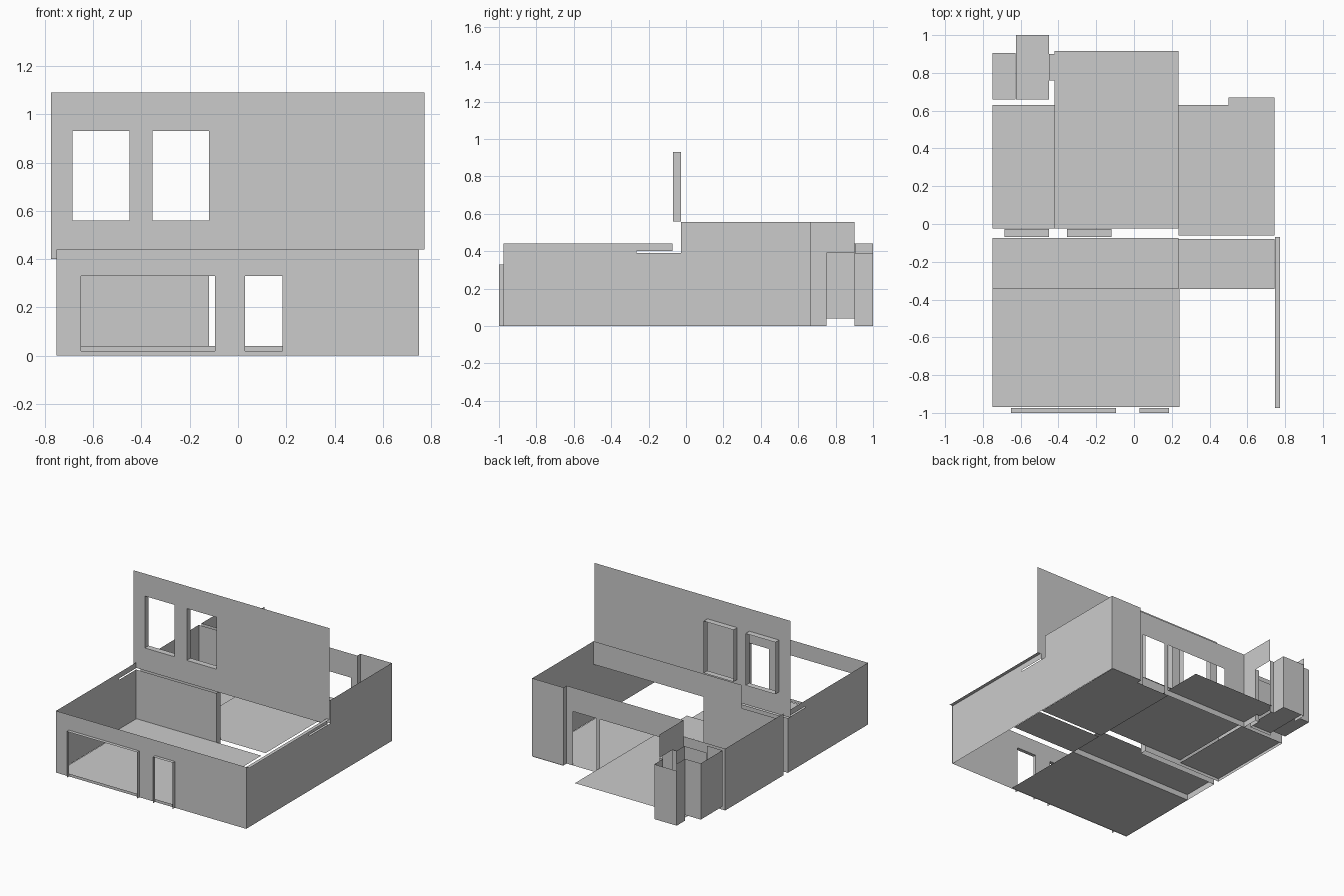
import bpy, bmesh

if "Cube" in bpy.data.objects:
    bpy.data.objects.remove(bpy.data.objects["Cube"])

grey = bpy.data.materials.new("plain_grey")
grey.diffuse_color = (0.6, 0.6, 0.6, 1)
grey.use_nodes = True
grey.node_tree.nodes["Principled BSDF"].inputs["Base Color"].default_value = grey.diffuse_color


def sheet(name, axis, at, u0, u1, v0, v1, holes=()):
    """Thin flat sheet across one axis, with rectangular holes (u0, u1, v0, v1).
    Axis x: u=y, v=z.  Axis y: u=x, v=z.  Axis z: u=x, v=y."""
    us = sorted({u0, u1} | {min(max(h, u0), u1) for r in holes for h in r[:2]})
    vs = sorted({v0, v1} | {min(max(h, v0), v1) for r in holes for h in r[2:]})
    bm = bmesh.new()
    for a, b in zip(us, us[1:]):
        for c, d in zip(vs, vs[1:]):
            mu, mv = (a + b) / 2, (c + d) / 2
            if any(r[0] < mu < r[1] and r[2] < mv < r[3] for r in holes):
                continue
            pts = []
            for u, v in ((a, c), (b, c), (b, d), (a, d)):
                p = {'x': (at, u, v), 'y': (u, at, v), 'z': (u, v, at)}[axis]
                pts.append(bm.verts.new(p))
            bm.faces.new(pts)
    bmesh.ops.remove_doubles(bm, verts=bm.verts, dist=1e-5)
    me = bpy.data.meshes.new(name)
    bm.to_mesh(me)
    bm.free()
    me.materials.append(grey)
    ob = bpy.data.objects.new(name, me)
    bpy.context.collection.objects.link(ob)
    return ob


def reveal(name, x0, x1, z0, z1, ya, yb, bottom=True):
    """Lining of an opening in a wall facing y."""
    for tag, x in (("left", x0), ("right", x1)):
        sheet(f"{name}_{tag}", 'x', x, ya, yb, z0, z1)
    sheet(f"{name}_top", 'z', z1, x0, x1, ya, yb)
    if bottom:
        sheet(f"{name}_bottom", 'z', z0, x0, x1, ya, yb)


# floors (height, x range, y range); the hall and middle room are raised
floors = {
    "front_room_floor": (0, -.75, .24, -.97, -.345),
    "hall_floor": (.04, -.75, .235, -.345, -.073),
    "hall_side_floor": (0, .235, .745, -.345, -.08),
    "left_room_floor": (.02, -.75, -.42, -.025, .63),
    "middle_room_floor": (.04, -.42, .235, -.025, .915),
    "right_room_floor": (0, .235, .745, -.06, .63),
    "right_bay_floor": (0, .50, .745, .63, .67),
    "closet_floor": (.02, -.625, -.45, .66, 1.0),
    "closet_threshold": (.04, -.45, -.42, .76, .90),
    "shower_floor": (.04, -.75, -.627, .66, .905),
}
for n, r in floors.items():
    sheet(n, 'z', *r)
# step up from the front room to the hall
sheet("hall_step", 'y', -.345, -.75, .235, 0, .04)

# front wall with window and door, linings projecting forward
openings = {"front_window": (-.65, -.095), "front_door": (.03, .185)}
sheet("front_wall", 'y', -.975, -.752, .75, 0, .44,
      [(a, b, .02, .33) for a, b in openings.values()])
for n, (a, b) in openings.items():
    reveal(n, a, b, 0, .33, -1.0, -.975, bottom=False)

# upper storey wall with two windows, linings projecting backward
uppers = [(-.685, -.45), (-.355, -.12)]
sheet("upper_wall", 'y', -.07, -.775, .745, .40, 1.09,
      [(a, b, .56, .93) for a, b in uppers])
sheet("upper_wall_end", 'y', -.07, .745, .772, .44, 1.09)
for i, (a, b) in enumerate(uppers):
    reveal(f"upper_window_{i}", a, b, .56, .93, -.07, -.027)

# dividing wall, two skins, open on the right under a lintel
sheet("divider_front", 'y', -.073, -.752, -.12, 0, .39)
sheet("divider_back", 'y', -.027, -.42, .747, 0, .555, [(-.12, .75, 0, .39)])
sheet("divider_back_left", 'y', -.027, -.75, -.42, 0, .39)
sheet("divider_jamb", 'x', -.12, -.073, -.027, 0, .39)

# side walls, front part with a narrow slot under the roof line
slot = [(-.265, -.02, .39, .40), (-.072, -.02, .40, .45)]
sheet("left_front_wall", 'x', -.752, -.975, -.072, 0, .44, slot)
sheet("right_front_wall", 'x', .747, -.975, -.027, 0, .44, slot)
sheet("right_ledge", 'z', .44, .747, .772, -.975, -.07)
sheet("left_back_wall", 'x', -.75, -.027, .63, 0, .44)
sheet("right_back_wall", 'x', .747, -.027, .665, 0, .555)

# rear wall with two openings
sheet("rear_wall", 'y', .63, -.42, .50, 0, .555,
      [(.265, .45, 0, .385), (-.25, .235, .04, .385)])
sheet("rear_wall_left", 'y', .63, -.75, -.42, 0, .44)
sheet("rear_bay_wall", 'y', .665, .50, .747, 0, .555)
sheet("rear_bay_return", 'x', .50, .63, .665, 0, .555)

# side wall of the passage with a doorway to the closet
door = [(.75, .90, 0, .39)]
sheet("passage_wall", 'x', -.42, .63, .90, 0, .555, door)
for y in (.75, .90):
    sheet("closet_jamb", 'y', y, -.45, -.42, 0, .39)

# closet and shower walls
sheet("closet_right_wall", 'x', -.45, .66, 1.0, 0, .39, door)
sheet("closet_back_wall", 'y', 1.0, -.625, -.45, 0, .39)
sheet("closet_front_wall", 'y', .66, -.625, -.45, 0, .39)
sheet("closet_left_wall", 'x', -.627, .905, 1.0, 0, .44)
sheet("shower_back_wall", 'y', .905, -.75, -.627, .04, .44)
sheet("shower_left_wall", 'x', -.75, .66, .905, .04, .44)
sheet("shower_front_wall", 'y', .66, -.75, -.627, .04, .44)
